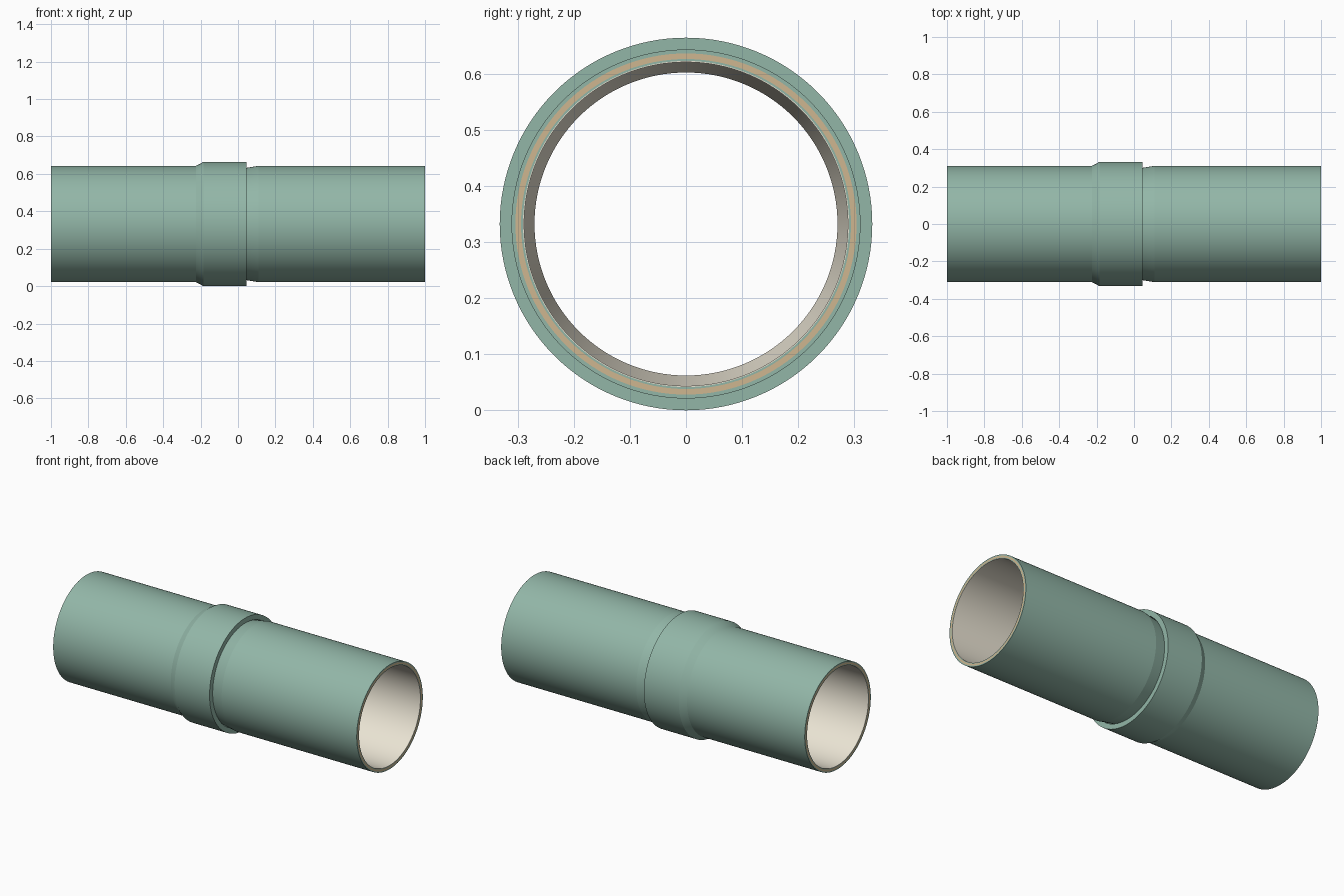
import bpy, bmesh
from math import sin, cos, pi, radians

if "Cube" in bpy.data.objects:
    bpy.data.objects.remove(bpy.data.objects["Cube"])

SEG = 128
AXIS_Z = 0.332


def mat(name, rgb):
    m = bpy.data.materials.new(name)
    m.diffuse_color = (*rgb, 1)
    m.use_nodes = True
    m.node_tree.nodes["Principled BSDF"].inputs["Base Color"].default_value = m.diffuse_color
    return m


GREEN = mat("green_coating", (0.29, 0.47, 0.39))
TAN = mat("tan_core", (0.62, 0.47, 0.28))
CREAM = mat("cream_liner", (0.83, 0.78, 0.66))
DARK = mat("seal_rubber", (0.03, 0.03, 0.03))


def revolve(name, profile, material):
    """Spin a closed (x, radius) profile around the pipe axis."""
    bm = bmesh.new()
    rings = []
    for i in range(SEG):
        a = 2 * pi * i / SEG
        rings.append([bm.verts.new((x, r * sin(a), AXIS_Z + r * cos(a))) for x, r in profile])
    n = len(profile)
    for i in range(SEG):
        p, q = rings[i], rings[(i + 1) % SEG]
        for j in range(n):
            k = (j + 1) % n
            bm.faces.new((p[j], p[k], q[k], q[j]))
    bmesh.ops.recalc_face_normals(bm, faces=bm.faces)
    me = bpy.data.meshes.new(name)
    bm.to_mesh(me)
    bm.free()
    me.materials.append(material)
    ob = bpy.data.objects.new(name, me)
    bpy.context.collection.objects.link(ob)
    bpy.ops.object.select_all(action='DESELECT')
    ob.select_set(True)
    bpy.context.view_layer.objects.active = ob
    bpy.ops.object.shade_smooth_by_angle(angle=radians(5))
    return ob


def layer(name, path, outer, inner, material):
    """Pipe wall layer lying between two depths below the outer path."""
    top = [(x, r - outer) for x, r in path]
    bottom = [(x, r - inner) for x, r in reversed(path)]
    revolve(name, top + bottom, material)


# wall build-up: depth range below the outer surface
LAYERS = [("outer_coating", 0.0, 0.007, GREEN), ("core", 0.007, 0.017, TAN),
          ("inner_coating", 0.017, 0.0205, GREEN), ("liner", 0.0205, 0.0225, CREAM)]

# right pipe with a narrowed spigot end, left pipe running up to the socket
spigot_path = [(1, 0.311), (0.11, 0.311), (0.0, 0.2925), (-0.17, 0.2925)]
left_path = [(-1, 0.311), (-0.21, 0.311)]
for label, a, b, m in LAYERS:
    layer("spigot_pipe_" + label, spigot_path, a, b, m)
    layer("socket_pipe_" + label, left_path, a, b, m)

# thickened socket collar that receives the spigot
revolve("socket_collar", [(-0.225, 0.311), (-0.185, 0.332), (0.045, 0.332), (0.045, 0.3025),
                          (0.0, 0.296), (-0.175, 0.296), (-0.21, 0.2885), (-0.225, 0.2885)], GREEN)

# rubber seal between spigot and collar
revolve("seal_ring", [(-0.11, 0.2925), (-0.11, 0.2965), (-0.07, 0.2965), (-0.07, 0.2925)], DARK)
